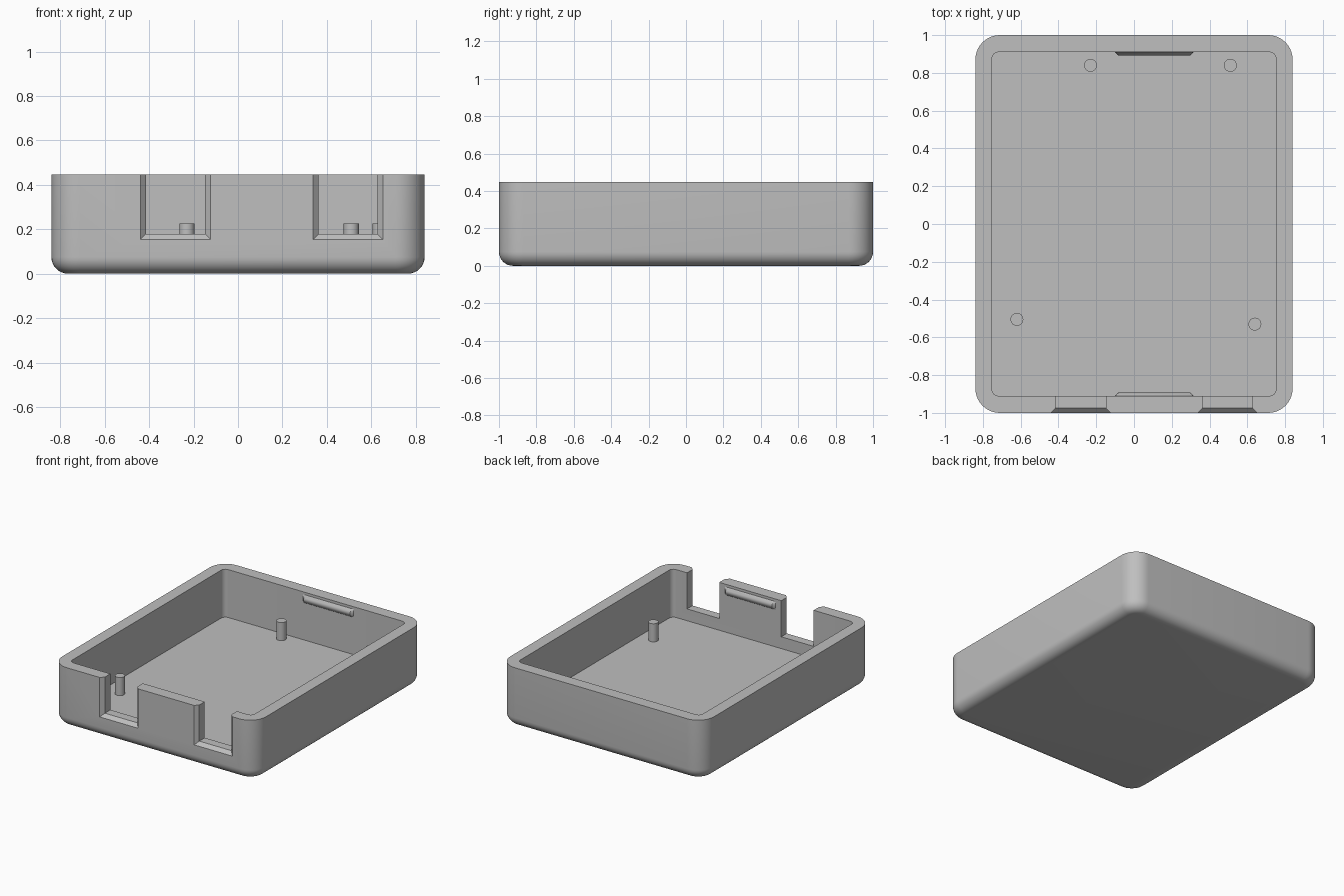
import bpy, bmesh, math

if "Cube" in bpy.data.objects:
    bpy.data.objects.remove(bpy.data.objects["Cube"])

HX, HY, H = 0.84, 1.0, 0.447      # outer half sizes and height
IX, IY, FLOOR = 0.752, 0.91, 0.09  # cavity half sizes and floor level
CORNER, FILLET = 0.13, 0.075

grey = bpy.data.materials.new("grey_plastic")
grey.diffuse_color = (0.52, 0.52, 0.52, 1)
grey.use_nodes = True
grey.node_tree.nodes["Principled BSDF"].inputs["Base Color"].default_value = grey.diffuse_color


def rounded_rect(hx, hy, r, z, n=10):
    pts = []
    for k, (sx, sy) in enumerate([(1, 1), (-1, 1), (-1, -1), (1, -1)]):
        for i in range(n + 1):
            a = math.pi / 2 * (k + i / n)
            pts.append((sx * (hx - r) + r * math.cos(a),
                        sy * (hy - r) + r * math.sin(a), z))
    return pts


def loft(name, rings):
    """Join equal-length closed rings with quads and cap both ends."""
    bm = bmesh.new()
    loops = [[bm.verts.new(p) for p in ring] for ring in rings]
    n = len(loops[0])
    for a, b in zip(loops, loops[1:]):
        for i in range(n):
            j = (i + 1) % n
            bm.faces.new((a[i], a[j], b[j], b[i]))
    bm.faces.new(loops[0][::-1])
    bm.faces.new(loops[-1])
    bmesh.ops.recalc_face_normals(bm, faces=bm.faces)
    mesh = bpy.data.meshes.new(name)
    bm.to_mesh(mesh)
    bm.free()
    mesh.materials.append(grey)
    obj = bpy.data.objects.new(name, mesh)
    bpy.context.collection.objects.link(obj)
    return obj


def smooth(obj):
    bpy.ops.object.select_all(action='DESELECT')
    obj.select_set(True)
    bpy.context.view_layer.objects.active = obj
    bpy.ops.object.shade_smooth_by_angle(angle=math.radians(30))


# Tray: filleted bottom, outer wall, rim, then down into the cavity
rings = []
for i in range(9):
    a = math.pi / 2 * i / 8
    d = FILLET * (1 - math.sin(a))
    rings.append(rounded_rect(HX - d, HY - d, CORNER - d, FILLET * (1 - math.cos(a))))
rings.append(rounded_rect(HX, HY, CORNER, H))
rings.append(rounded_rect(IX, IY, 0.035, H))
rings.append(rounded_rect(IX, IY, 0.035, FLOOR))
tray = loft("tray", rings)

# Connector notches with a chamfered outer edge, open at the rim
for x0, x1 in [(-0.415, -0.148), (0.363, 0.628)]:
    sections = []
    for y, grow in [(-1.02, 0.045), (-0.975, 0.0), (-0.85, 0.0)]:
        z0 = 0.178 - grow
        sections.append([(x0 - grow, y, z0), (x1 + grow, y, z0),
                         (x1 + grow, y, 0.6), (x0 - grow, y, 0.6)])
    cutter = loft("notch_cutter", sections)
    cutter.hide_render = True
    mod = tray.modifiers.new("notch", 'BOOLEAN')
    mod.operation = 'DIFFERENCE'
    mod.solver = 'EXACT'
    mod.object = cutter
    bpy.context.view_layer.objects.active = tray
    bpy.ops.object.modifier_apply(modifier=mod.name)
    bpy.data.objects.remove(cutter)
smooth(tray)

# Standing pegs on the floor
for x, y in [(-0.23, 0.84), (0.51, 0.84), (-0.62, -0.505), (0.64, -0.53)]:
    bpy.ops.mesh.primitive_cylinder_add(vertices=32, radius=0.034, depth=0.145,
                                        location=(x, y, 0.1525))
    peg = bpy.context.object
    peg.name = "peg"
    peg.data.materials.append(grey)
    smooth(peg)

# Rounded snap ridges inside the front and back walls, tapered at the ends
for side, label in [(-1, "front"), (1, "back")]:
    sections = []
    for x, p in [(-0.10, 0.0), (-0.084, 0.017), (0.299, 0.017), (0.315, 0.0)]:
        arc = [(x, side * (IY - p * (1 - (t / 6) ** 2)), 0.398 + 0.03 * t / 6)
               for t in range(-6, 7)]
        back = [(x, side * (IY + 0.01), 0.428), (x, side * (IY + 0.01), 0.368)]
        sections.append(arc + back)
    smooth(loft(label + "_snap_ridge", sections))
